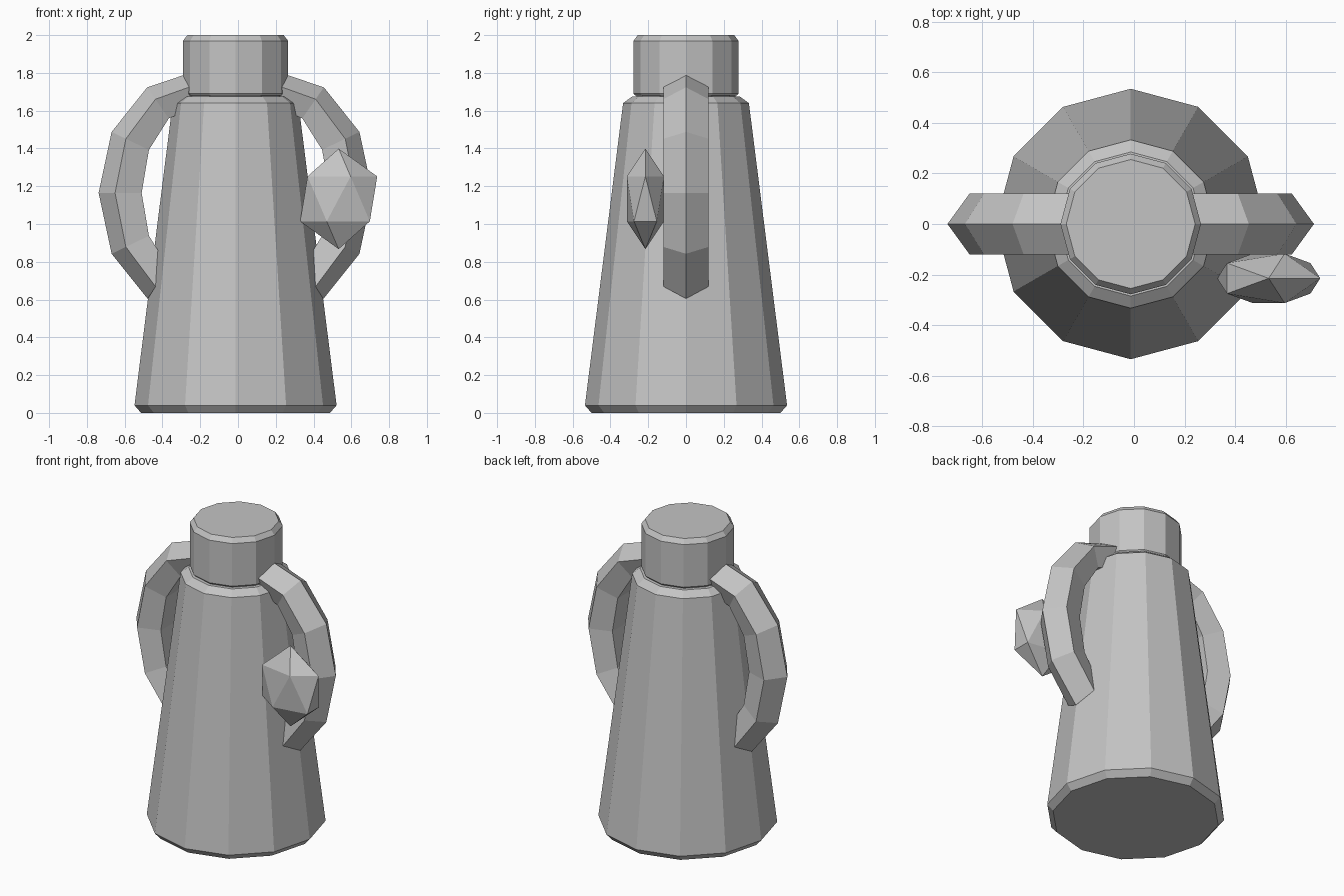
import bpy, bmesh, math
from mathutils import Vector

cube = bpy.data.objects.get("Cube")
if cube:
    bpy.data.objects.remove(cube, do_unlink=True)

grey = bpy.data.materials.new("light_grey")
grey.use_nodes = True
colour = (0.55, 0.55, 0.55, 1)
grey.diffuse_color = colour
grey.node_tree.nodes["Principled BSDF"].inputs["Base Color"].default_value = colour

AXIS_X = -0.013  # shared centre line of flask, lid and handles


def finish(name, bm):
    bmesh.ops.recalc_face_normals(bm, faces=bm.faces[:])
    mesh = bpy.data.meshes.new(name)
    bm.to_mesh(mesh)
    bm.free()
    mesh.materials.append(grey)
    obj = bpy.data.objects.new(name, mesh)
    bpy.context.collection.objects.link(obj)
    return obj


def loft(name, rings):
    """Bridge matching closed rings of points and cap both ends."""
    bm = bmesh.new()
    loops = [[bm.verts.new(p) for p in ring] for ring in rings]
    for a, b in zip(loops, loops[1:]):
        for i in range(len(a)):
            j = (i + 1) % len(a)
            bm.faces.new((a[i], a[j], b[j], b[i]))
    bm.faces.new(loops[0])
    bm.faces.new(loops[-1])
    return finish(name, bm)


def turned(name, profile, sides=12):
    """Faceted solid of revolution from (radius, height) pairs."""
    angles = [math.tau * i / sides for i in range(sides)]
    return loft(name, [[(AXIS_X + r * math.cos(a), r * math.sin(a), z)
                        for a in angles] for r, z in profile])


# Tapered flask with chamfered base and shoulder
turned("flask_body", [(0.50, 0), (0.535, 0.04), (0.333, 1.64), (0.285, 1.675)])
turned("neck", [(0.262, 1.66), (0.262, 1.70)])

# Lid with chamfered rim
turned("lid", [(0.27, 1.68), (0.278, 1.69), (0.278, 1.97), (0.255, 2.0)])


# Five-sided handle tubes bent along half an ellipse, sunk into the flask
def handle(name, side):
    rings = []
    for step in range(-3, 4):
        bend = math.radians(30 * step)
        ring = []
        for k in range(5):
            t = math.tau * k / 5
            out = math.cos(t)
            x = 0.21 + (0.389 + 0.126 * out) * math.cos(bend)
            z = 1.165 + (0.54 + 0.105 * out) * math.sin(bend)
            ring.append((AXIS_X + side * x, 0.126 * math.sin(t), z))
        rings.append(ring)
    loft(name, rings)


handle("left_handle", 1)
handle("right_handle", -1)

# Flattened faceted gem hanging in front of the left handle
bm = bmesh.new()
bmesh.ops.create_icosphere(bm, subdivisions=1, radius=1)
bmesh.ops.scale(bm, vec=Vector((0.228, 0.115, 0.266)), verts=bm.verts)
bmesh.ops.translate(bm, vec=Vector((0.533, -0.215, 1.133)), verts=bm.verts)
finish("gem", bm)
